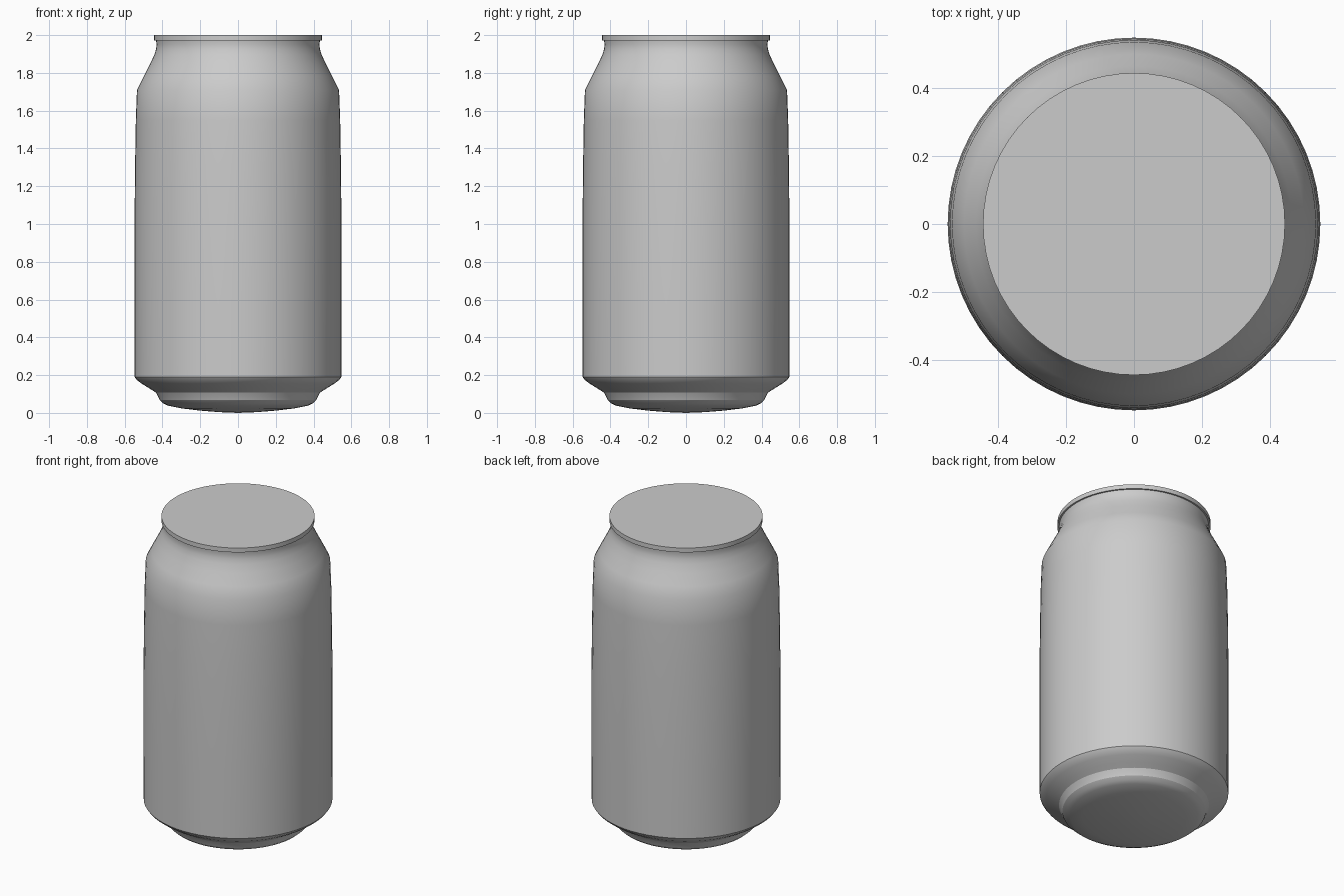
import bpy
import bmesh
import math

if "Cube" in bpy.data.objects:
    bpy.data.objects.remove(bpy.data.objects["Cube"])

SIDES = 64

metal = bpy.data.materials.new("light_grey_metal")
metal.diffuse_color = (0.6, 0.6, 0.6, 1.0)
metal.use_nodes = True
metal.node_tree.nodes["Principled BSDF"].inputs["Base Color"].default_value = metal.diffuse_color


def lathe(name, profile):
    """Spin a (radius, height) profile around z; zero radius makes a pole."""
    bm = bmesh.new()
    verts = [bm.verts.new((r, 0, z)) for r, z in profile]
    edges = [bm.edges.new(pair) for pair in zip(verts, verts[1:])]
    bmesh.ops.spin(bm, geom=verts + edges, cent=(0, 0, 0), axis=(0, 0, 1),
                   angle=math.tau, steps=SIDES, use_duplicate=False)
    bmesh.ops.remove_doubles(bm, verts=bm.verts, dist=0.0005)
    bmesh.ops.recalc_face_normals(bm, faces=bm.faces)
    mesh = bpy.data.meshes.new(name)
    bm.to_mesh(mesh)
    bm.free()
    mesh.materials.append(metal)
    obj = bpy.data.objects.new(name, mesh)
    bpy.context.collection.objects.link(obj)
    bpy.ops.object.select_all(action='DESELECT')
    obj.select_set(True)
    bpy.context.view_layer.objects.active = obj
    bpy.ops.object.shade_smooth_by_angle(angle=math.radians(25))
    return obj


# One closed shell: domed base, foot, straight wall, shoulder, neck, rim, lid
lathe("drink_can", [
    (0, 0), (0.10, 0.004), (0.20, 0.012), (0.30, 0.024), (0.37, 0.038),
    (0.395, 0.05), (0.415, 0.068), (0.422, 0.085), (0.435, 0.108),
    (0.465, 0.127), (0.51, 0.155), (0.535, 0.174), (0.547, 0.19),
    (0.548, 0.6), (0.548, 1.0), (0.545, 1.3), (0.541, 1.55), (0.535, 1.71),
    (0.50, 1.78), (0.465, 1.848), (0.443, 1.896), (0.434, 1.925),
    (0.431, 1.95), (0.434, 1.972),
    (0.444, 1.972), (0.444, 2.0), (0, 2.0),
])
